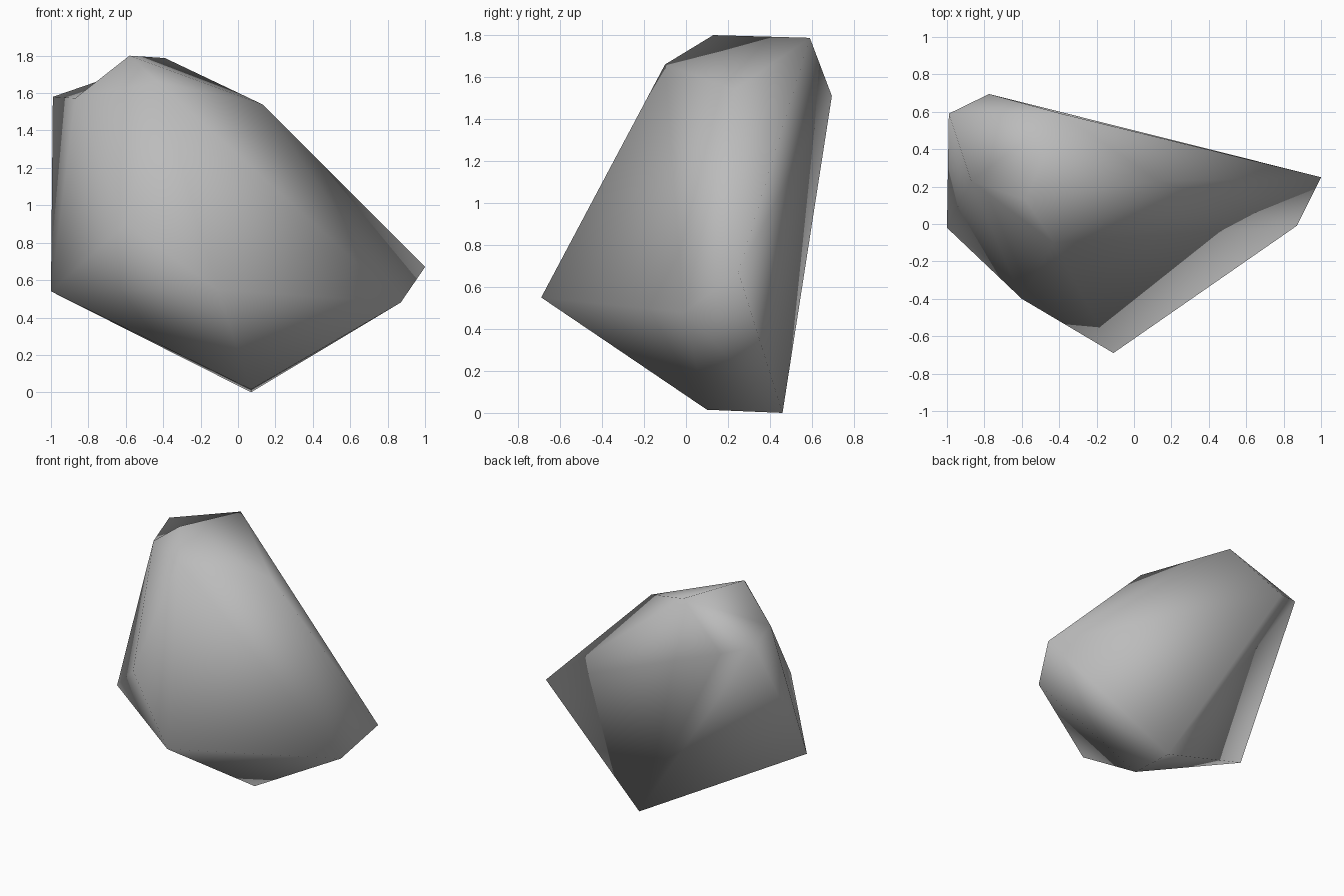
import bpy
import bmesh

old = bpy.data.objects.get("Cube")
if old:
    bpy.data.objects.remove(old, do_unlink=True)

# Stone colour
grey = bpy.data.materials.new("stone_grey")
grey.use_nodes = True
colour = (0.5, 0.5, 0.5, 1.0)
grey.diffuse_color = colour
grey.node_tree.nodes["Principled BSDF"].inputs["Base Color"].default_value = colour

# Corners of the boulder
corners = {
    "base_back": (0.07, 0.46, 0.0),
    "base_front": (0.07, 0.10, 0.015),
    "side_right": (-1.0, -0.02, 0.54),
    "nose": (-0.11, -0.69, 0.55),
    "side_left": (1.0, 0.25, 0.67),
    "side_left_low": (0.87, -0.01, 0.48),
    "cheek": (-0.60, -0.40, 0.90),
    "shoulder_back": (-0.99, 0.59, 1.58),
    "shoulder_dip": (-0.87, 0.23, 1.573),
    "back": (-0.775, 0.695, 1.51),
    "peak_back": (-0.39, 0.59, 1.787),
    "peak_front": (-0.58, 0.13, 1.80),
    "brow": (-0.43, -0.10, 1.66),
    "slope_top": (0.13, 0.23, 1.54),
}

# Wrap the corners in a faceted skin
bm = bmesh.new()
points = {name: bm.verts.new(co) for name, co in corners.items()}
bmesh.ops.convex_hull(bm, input=list(bm.verts))

# Turn one edge inwards to make the small valley on the shoulder
ridge = bm.edges.get((points["shoulder_back"], points["peak_front"]))
if ridge:
    bmesh.ops.rotate_edges(bm, edges=[ridge], use_ccw=False)

loose = [v for v in bm.verts if not v.link_faces]
bmesh.ops.delete(bm, geom=loose, context="VERTS")
bmesh.ops.recalc_face_normals(bm, faces=list(bm.faces))
for face in bm.faces:
    face.smooth = True

mesh = bpy.data.meshes.new("boulder")
bm.to_mesh(mesh)
bm.free()
mesh.materials.append(grey)
boulder = bpy.data.objects.new("boulder", mesh)
bpy.context.collection.objects.link(boulder)
